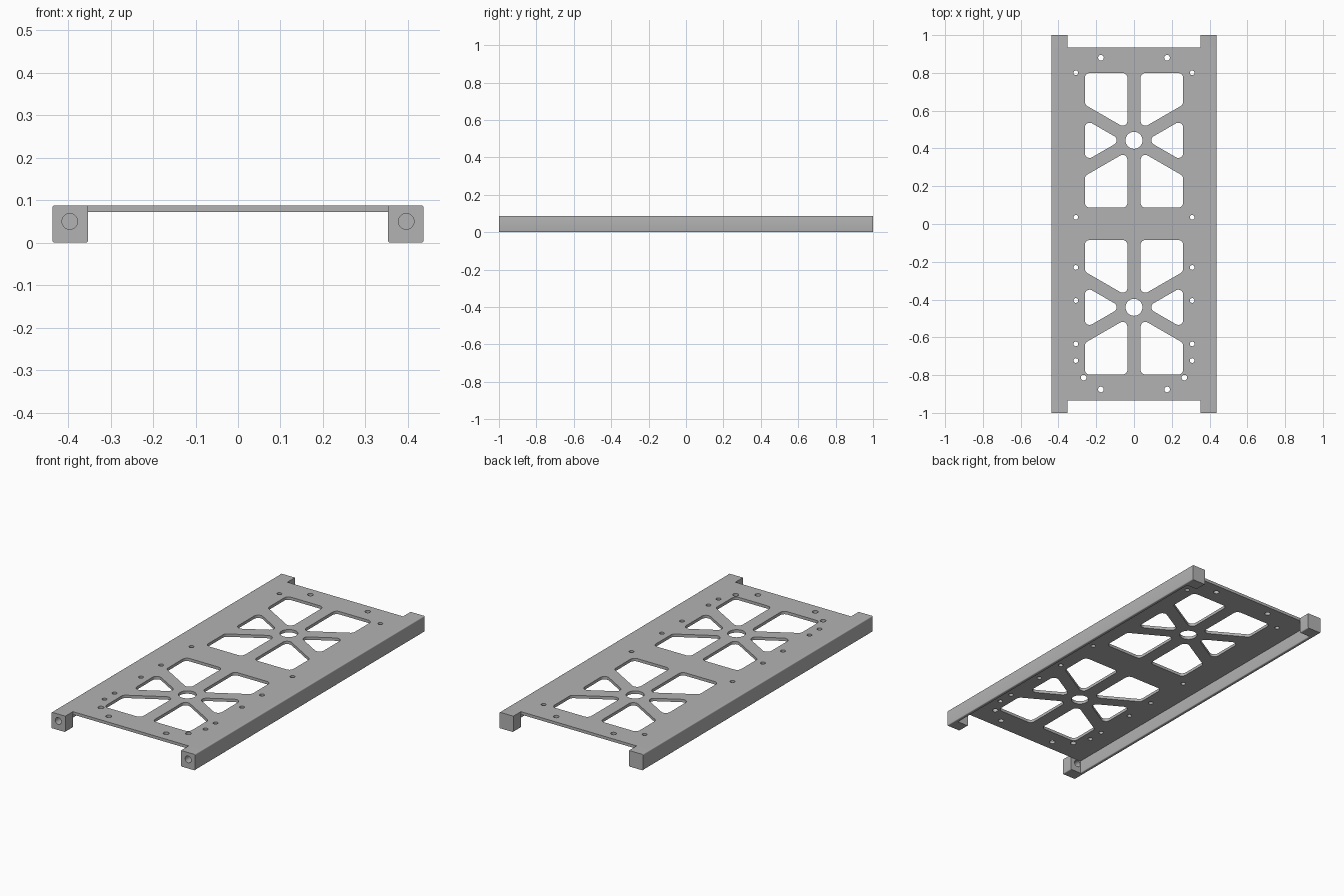
import bpy, bmesh
from math import cos, sin, pi, tan, radians
from mathutils import Vector

cube = bpy.data.objects.get("Cube")
if cube:
    bpy.data.objects.remove(cube, do_unlink=True)

grey = bpy.data.materials.new("plain grey")
grey.use_nodes = True
grey.diffuse_color = (0.45, 0.45, 0.45, 1)
grey.node_tree.nodes["Principled BSDF"].inputs["Base Color"].default_value = grey.diffuse_color

HALF_W, HEIGHT = 0.437, 0.088      # overall half width and height
PLATE_T, WALL = 0.016, 0.02        # plate and side wall thickness
PLATE_Y = 0.934                    # half length of the plate
BLOCK_IN = 0.353                   # inner face of the end blocks
EDGE_R = 0.005


def circle(x, y, r, n=24):
    return [(x + r * cos(2 * pi * i / n), y + r * sin(2 * pi * i / n)) for i in range(n)]


def rounded(corners, radii, steps=6):
    """Polygon whose corners are replaced by tangent arcs."""
    out = []
    for i, c in enumerate(corners):
        p = Vector(c)
        r = radii[i] if isinstance(radii, list) else radii
        if r == 0:
            out.append(c)
            continue
        a = (Vector(corners[i - 1]) - p).normalized()
        b = (Vector(corners[(i + 1) % len(corners)]) - p).normalized()
        half = a.angle(b) / 2
        centre = p + (a + b).normalized() * (r / sin(half))
        start = p + a * (r / tan(half)) - centre
        end = p + b * (r / tan(half)) - centre
        sweep = start.angle_signed(end)
        for k in range(steps + 1):
            t = -sweep * k / steps
            out.append((centre.x + start.x * cos(t) - start.y * sin(t),
                        centre.y + start.x * sin(t) + start.y * cos(t)))
    return out


def prism(name, loops, depth, location, upright=False):
    """Extrude an outline with holes; upright profiles lie in xz and run along y."""
    curve = bpy.data.curves.new(name, 'CURVE')
    curve.dimensions = '2D'
    curve.fill_mode = 'BOTH'
    curve.extrude = depth / 2
    for loop in loops:
        spline = curve.splines.new('POLY')
        spline.points.add(len(loop) - 1)
        for point, (x, y) in zip(spline.points, loop):
            point.co = (x, y, 0, 1)
        spline.use_cyclic_u = True
    obj = bpy.data.objects.new(name, curve)
    bpy.context.collection.objects.link(obj)
    obj.location = location
    if upright:
        obj.rotation_euler.x = pi / 2
    bpy.ops.object.select_all(action='DESELECT')
    obj.select_set(True)
    bpy.context.view_layer.objects.active = obj
    bpy.ops.object.convert(target='MESH')
    obj = bpy.context.object
    bm = bmesh.new()
    bm.from_mesh(obj.data)
    bmesh.ops.remove_doubles(bm, verts=bm.verts, dist=0.00002)
    bmesh.ops.recalc_face_normals(bm, faces=bm.faces)
    bm.to_mesh(obj.data)
    bm.free()
    obj.data.materials.clear()
    obj.data.materials.append(grey)
    bpy.ops.object.shade_smooth_by_angle(angle=radians(30))
    return obj


# Plate outline
pw = HALF_W - WALL
holes = [[(-pw, -PLATE_Y), (pw, -PLATE_Y), (pw, PLATE_Y), (-pw, PLATE_Y)]]

# Two spoked window groups with a hub hole each
IN_X, OUT_X, END_Y = 0.035, 0.26, 0.356
SPOKE, SLOPE, FILLET = 0.0385, tan(radians(30)), 0.025
for cy in (-0.441, 0.443):
    holes.append(circle(0, cy, 0.045, 40))
    for sx in (-1, 1):
        for sy in (-1, 1):
            window = [(IN_X, END_Y), (OUT_X, END_Y),
                      (OUT_X, SPOKE + SLOPE * OUT_X), (IN_X, SPOKE + SLOPE * IN_X)]
            holes.append(rounded([(sx * x, cy + sy * y) for x, y in window], FILLET))
        rise = SLOPE * OUT_X - SPOKE
        side = [(SPOKE / SLOPE, 0), (OUT_X, rise), (OUT_X, -rise)]
        holes.append(rounded([(sx * x, cy + y) for x, y in side], FILLET))

# Screw holes
screws = [(0.175, 0.88), (0.308, 0.80), (0.308, 0.035), (0.308, -0.23), (0.308, -0.405),
          (0.308, -0.635), (0.308, -0.723), (0.267, -0.813), (0.175, -0.876)]
for x, y in screws:
    for sx in (-1, 1):
        holes.append(circle(sx * x, y, 0.015 if x < 0.3 else 0.0125, 20))

prism("plate", holes, PLATE_T, (0, 0, HEIGHT - PLATE_T / 2))

# Side walls and end blocks; only the front blocks are drilled
block_len = 1 - PLATE_Y
block_y = (1 + PLATE_Y) / 2
for side, sx in (("left", 1), ("right", -1)):
    def section(inner, radii):
        pts = [(inner, 0), (HALF_W, 0), (HALF_W, HEIGHT), (inner, HEIGHT)]
        return rounded([(sx * x, z) for x, z in pts], radii, 4)

    prism(side + "_wall", [section(HALF_W - WALL, [EDGE_R, EDGE_R, EDGE_R, 0])],
          2 * PLATE_Y, (0, 0, 0), True)
    block = section(BLOCK_IN, [EDGE_R, EDGE_R, EDGE_R, 0])
    prism(side + "_front_block", [block, circle(sx * 0.396, 0.05, 0.0185, 32)],
          block_len, (0, -block_y, 0), True)
    prism(side + "_back_block", [block], block_len, (0, block_y, 0), True)
